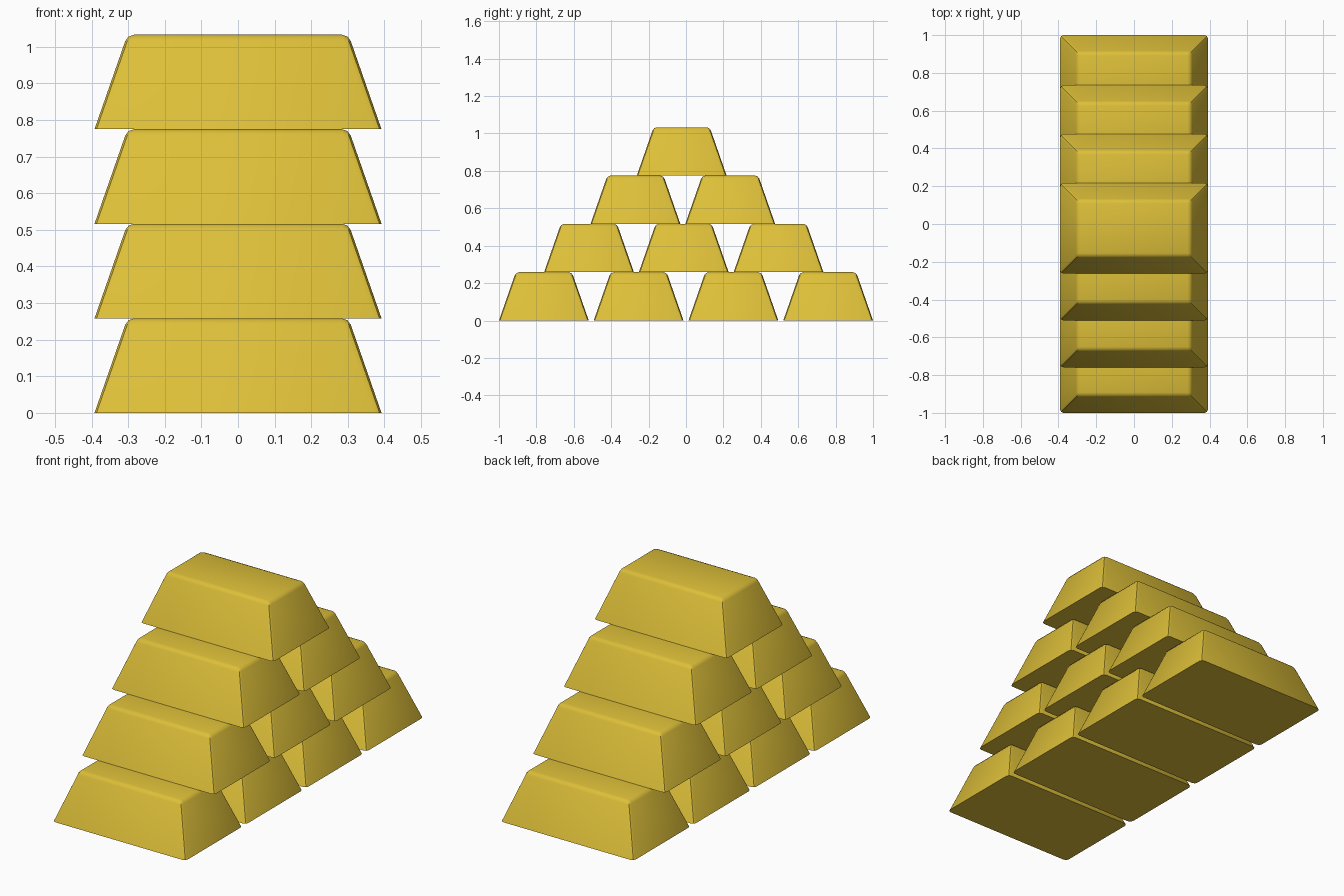
import bpy, bmesh

if "Cube" in bpy.data.objects:
    bpy.data.objects.remove(bpy.data.objects["Cube"])

LENGTH, WIDTH, HEIGHT, TAPER = 0.784, 0.48, 0.2583, 0.09
BEVEL = 0.018

gold = bpy.data.materials.new("gold")
gold.diffuse_color = (0.72, 0.52, 0.04, 1)
gold.use_nodes = True
gold.node_tree.nodes["Principled BSDF"].inputs["Base Color"].default_value = gold.diffuse_color


def make_bar_mesh():
    # Tapered ingot: flat base, softened upright and top edges
    bm = bmesh.new()
    bmesh.ops.create_cube(bm, size=1)
    for v in bm.verts:
        top = v.co.z > 0
        inset = 2 * TAPER if top else 0
        v.co.x *= LENGTH - inset
        v.co.y *= WIDTH - inset
        v.co.z = HEIGHT if top else 0
    edges = [e for e in bm.edges if any(v.co.z > 0.1 for v in e.verts)]
    bmesh.ops.bevel(bm, geom=edges, offset=BEVEL, offset_type='OFFSET',
                    segments=2, profile=0.5, affect='EDGES', clamp_overlap=True)
    bmesh.ops.recalc_face_normals(bm, faces=bm.faces)
    mesh = bpy.data.meshes.new("gold_bar")
    bm.to_mesh(mesh)
    bm.free()
    mesh.materials.append(gold)
    return mesh


bar_mesh = make_bar_mesh()

# Pyramid stack: (number of bars, slight sideways drift of the row)
rows = [(4, 0.0), (3, -0.012), (2, -0.017), (1, -0.023)]
spacing = (2 - WIDTH) / 3
for level, (count, drift) in enumerate(rows):
    for i in range(count):
        bar = bpy.data.objects.new(f"gold_bar_row{level + 1}_{i + 1}", bar_mesh)
        bar.location = (0, (i - (count - 1) / 2) * spacing + drift, level * HEIGHT)
        bpy.context.collection.objects.link(bar)
        bar.select_set(True)
        bpy.context.view_layer.objects.active = bar

bpy.ops.object.shade_smooth_by_angle(angle=0.6)
